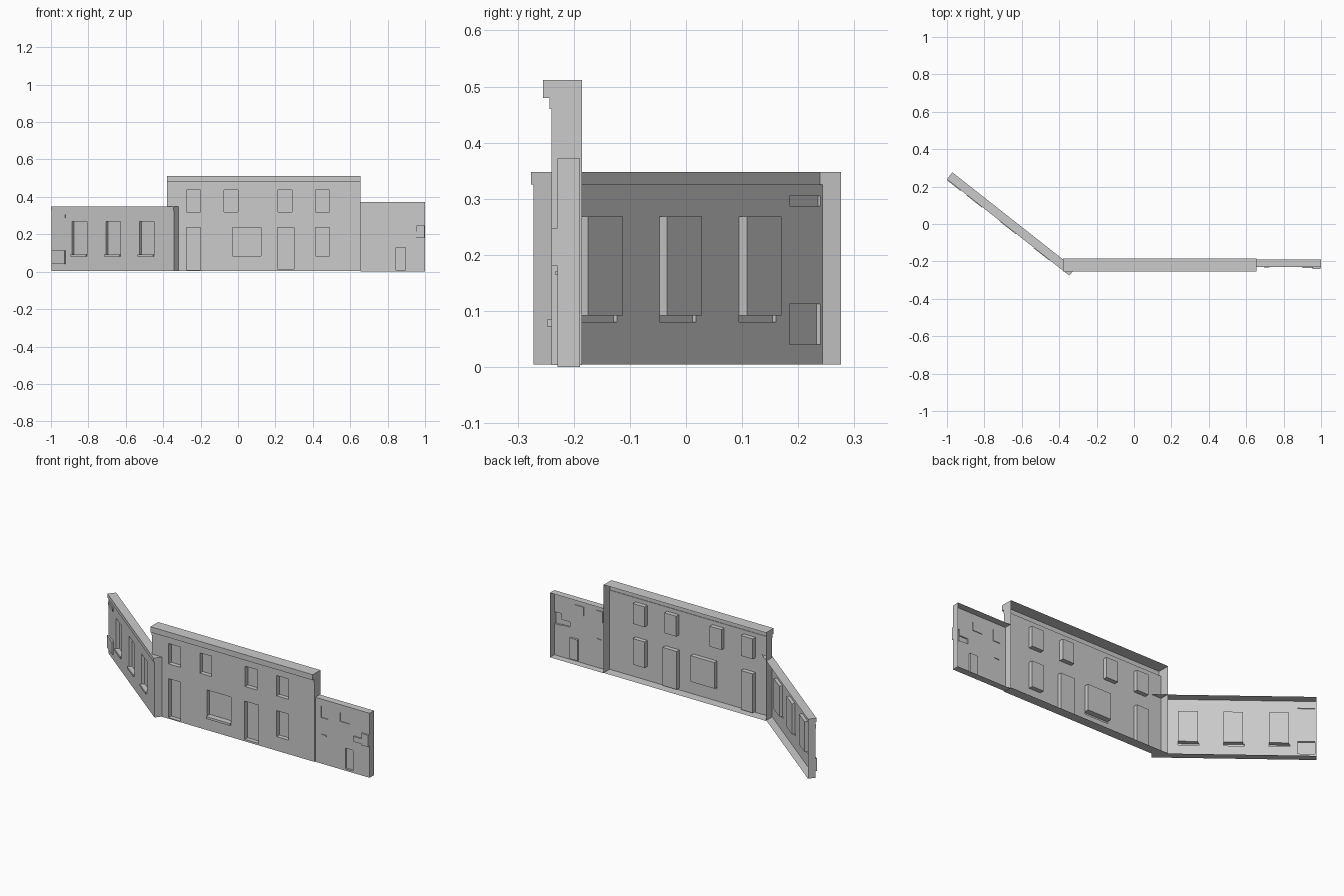
import bpy, bmesh, math

cube = bpy.data.objects.get("Cube")
if cube:
    bpy.data.objects.remove(cube, do_unlink=True)

GREY = (0.6, 0.6, 0.6, 1)
plaster = bpy.data.materials.new("plaster_grey")
plaster.use_nodes = True
plaster.diffuse_color = GREY
plaster.node_tree.nodes["Principled BSDF"].inputs["Base Color"].default_value = GREY


def relief_wall(name, span, height, depth, rects, location=(0, 0, 0), turn=0):
    """Open-backed wall shell. Each rect (u0, u1, z0, z1, d) is pushed in by d,
    or out where d is negative; later rects win."""
    us = sorted({*span, *(u for r in rects for u in r[:2])})
    zs = sorted({*height, *(z for r in rects for z in r[2:4])})
    bm = bmesh.new()

    def level(i, j):
        if not (0 <= i < len(us) - 1 and 0 <= j < len(zs) - 1):
            return depth                      # rim returns to the open back
        u, z = (us[i] + us[i + 1]) / 2, (zs[j] + zs[j + 1]) / 2
        d = 0
        for u0, u1, z0, z1, push in rects:
            if u0 < u < u1 and z0 < z < z1:
                d = push
        return d

    def quad(*points):
        bm.faces.new([bm.verts.new(p) for p in points])

    for i in range(-1, len(us) - 1):
        for j in range(-1, len(zs) - 1):
            here, right, above = level(i, j), level(i + 1, j), level(i, j + 1)
            if i >= 0 and j >= 0:
                a, b, c, d = us[i], us[i + 1], zs[j], zs[j + 1]
                quad((a, here, c), (b, here, c), (b, here, d), (a, here, d))
            if j >= 0 and here != right:      # jambs and end caps
                u, c, d = us[i + 1], zs[j], zs[j + 1]
                quad((u, here, c), (u, right, c), (u, right, d), (u, here, d))
            if i >= 0 and here != above:      # heads, ledges, top and bottom caps
                z, a, b = zs[j + 1], us[i], us[i + 1]
                quad((a, here, z), (b, here, z), (b, above, z), (a, above, z))

    bmesh.ops.remove_doubles(bm, verts=bm.verts[:], dist=0.0001)
    bmesh.ops.dissolve_limit(bm, angle_limit=0.01, verts=bm.verts[:], edges=bm.edges[:])
    mesh = bpy.data.meshes.new(name)
    bm.to_mesh(mesh)
    bm.free()
    mesh.materials.append(plaster)
    obj = bpy.data.objects.new(name, mesh)
    obj.location = location
    obj.rotation_euler.z = turn
    bpy.context.collection.objects.link(obj)
    return obj


# Two-storey middle wall: cornice, upper windows, ground floor openings
IN = 0.025
left, right = -0.38, 0.655
middle = [(left, right, 0.46, 0.48, -0.003), (left, right, 0.48, 0.512, -0.015)]
middle += [(x, x + 0.075, 0.32, 0.437, IN) for x in (-0.275, -0.075, 0.213, 0.415)]
middle += [
    (-0.275, -0.2, 0.01, 0.235, IN),        # left door
    (0.21, 0.3, 0.015, 0.235, IN),          # right door
    (-0.03, 0.122, 0.085, 0.235, IN),       # wide window
    (-0.03, 0.122, 0.072, 0.085, -0.008),   # wide window sill
    (0.415, 0.49, 0.085, 0.235, IN),        # small window
]
relief_wall("middle_wall", (left, right), (0.004, 0.512), 0.055, middle, (0, -0.24, 0))

# Low wall on the left of the model, with a door and service boxes
low = [
    (0.845, 0.895, 0.01, 0.13, 0.012),      # door
    (0.955, 0.998, 0.18, 0.248, -0.011),    # large box
    (0.9, 0.955, 0.185, 0.215, -0.007),     # small box
    (0.695, 0.725, 0.164, 0.171, -0.004),   # vent
    (0.69, 0.735, 0.265, 0.33, 0.004),      # shallow panels
    (0.81, 0.87, 0.275, 0.325, 0.004),
]
relief_wall("low_wall", (right, 1), (0, 0.372), 0.04, low, (0, -0.229, 0))

# Angled wing: cornice, three tall windows with sills, and wall boxes
LENGTH = 0.833
wing = [(0, LENGTH, 0.325, 0.348, -0.005)]
for u in (0.14, 0.37, 0.598):
    wing += [(u, u + 0.1, 0.092, 0.268, 0.018), (u - 0.006, u + 0.1, 0.08, 0.092, -0.008)]
wing += [(0.006, 0.095, 0.04, 0.112, -0.009), (0.006, 0.095, 0.287, 0.305, -0.005)]
relief_wall("angled_wing", (0, LENGTH), (0.005, 0.348), 0.042, wing,
            (-0.997, 0.243, 0), math.radians(-38.2))
